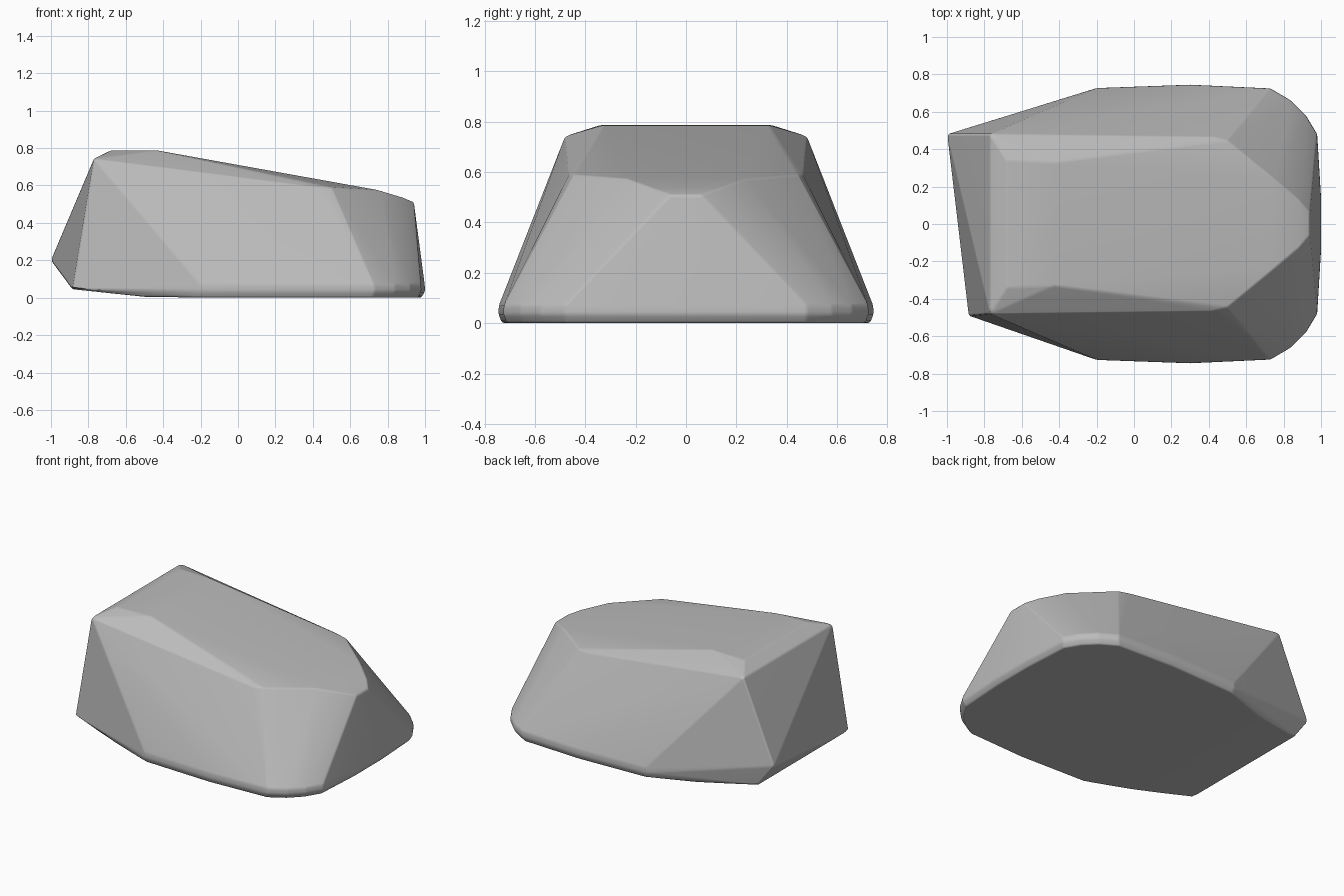
import bpy
import bmesh
import math

default_cube = bpy.data.objects.get("Cube")
if default_cube:
    bpy.data.objects.remove(default_cube, do_unlink=True)


def make_material(name, value):
    material = bpy.data.materials.new(name)
    colour = (value, value, value, 1.0)
    material.use_nodes = True
    material.diffuse_color = colour
    material.node_tree.nodes["Principled BSDF"].inputs["Base Color"].default_value = colour
    return material


def mirrored(points):
    """Return every point together with its twin across the long axis."""
    return [(x, side * y, z) for x, y, z in points for side in (-1, 1)]


def base_band(outline):
    """Stack the plan outline into a low band with a tucked-in bottom edge."""
    levels = ((0.0, 0.98), (0.035, 1.0), (0.07, 0.998))
    return [(x * scale, y * scale, z) for z, scale in levels for x, y in outline]


def hull_object(name, points, material):
    """Wrap the points in a convex stone with softly shaded facets."""
    bm = bmesh.new()
    for point in points:
        bm.verts.new(point)
    hull = bmesh.ops.convex_hull(bm, input=bm.verts[:])
    loose = {v for v in hull["geom_interior"] + hull["geom_unused"]
             if isinstance(v, bmesh.types.BMVert)}
    bmesh.ops.delete(bm, geom=list(loose), context="VERTS")
    bmesh.ops.dissolve_limit(bm, angle_limit=math.radians(1),
                             verts=bm.verts[:], edges=bm.edges[:])
    bmesh.ops.recalc_face_normals(bm, faces=bm.faces[:])
    mesh = bpy.data.meshes.new(name)
    bm.to_mesh(mesh)
    bm.free()
    mesh.materials.append(material)
    stone = bpy.data.objects.new(name, mesh)
    bpy.context.collection.objects.link(stone)

    bpy.ops.object.select_all(action="DESELECT")
    stone.select_set(True)
    bpy.context.view_layer.objects.active = stone
    # Narrow rounding keeps the broad facets flat
    bevel = stone.modifiers.new("soft_edges", "BEVEL")
    bevel.width = 0.012
    bevel.segments = 2
    bevel.limit_method = "ANGLE"
    bevel.angle_limit = math.radians(12)
    bpy.ops.object.modifier_apply(modifier=bevel.name)
    bpy.ops.object.shade_smooth_by_angle(angle=math.radians(40))
    weighted = stone.modifiers.new("facet_normals", "WEIGHTED_NORMAL")
    weighted.keep_sharp = True
    return stone


# Rounded nose and bowed flank of the base, half plan
base_outline = [(1.0, 0.15), (0.98, 0.48), (0.92, 0.58), (0.84, 0.66),
                (0.73, 0.725), (0.3, 0.745), (-0.2, 0.727)]

# Flat top, sloping towards the nose
top_plate = [(-0.68, 0.34, 0.787), (-0.43, 0.33, 0.787), (0.57, 0.39, 0.58),
             (0.75, 0.24, 0.575), (0.88, 0.13, 0.535), (0.94, 0.06, 0.51)]

# Shoulder ridge between top and flank
shoulder = [(-0.77, 0.48, 0.743), (0.43, 0.465, 0.59), (0.5, 0.445, 0.59)]

# Undercut tail end, with one corner pulled outward
tail = [(-0.885, 0.49, 0.045), (-0.5, 0.6, 0.005)]
tail_corner = [(-1.0, 0.48, 0.2)]

stone_grey = make_material("stone_grey", 0.5)
hull_object("boulder",
            mirrored(base_band(base_outline) + top_plate + shoulder + tail) + tail_corner,
            stone_grey)
